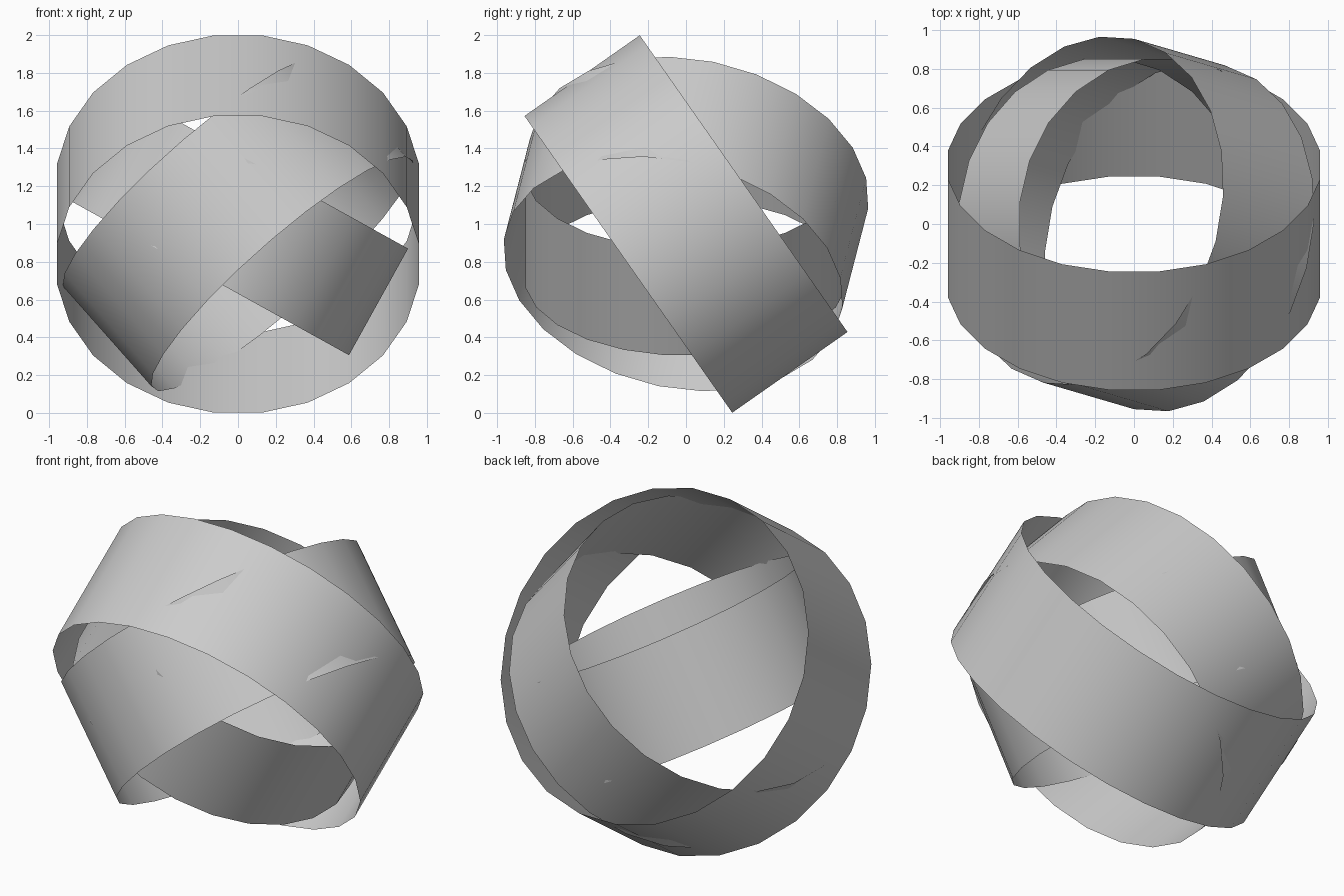
import bpy
import bmesh
from math import radians, sin, cos, pi
from mathutils import Vector

cube = bpy.data.objects.get("Cube")
if cube:
    bpy.data.objects.remove(cube, do_unlink=True)

# Plain grey shared by all bands
grey = bpy.data.materials.new("plain_grey")
grey.use_nodes = True
colour = (0.6, 0.6, 0.6, 1)
grey.diffuse_color = colour
grey.node_tree.nodes["Principled BSDF"].inputs["Base Color"].default_value = colour

SIDES = 24
CENTRE = Vector((0, 0, 1))


def band(name, radius, width, axis, phase):
    """Open ring of flat strip around an axis; phase turns its first corner from the top."""
    axis = Vector(axis).normalized()
    up = Vector((0, 0, 1))
    u = (up - axis * axis.dot(up)).normalized()
    v = axis.cross(u)
    bm = bmesh.new()
    rims = []
    for side in (-0.5, 0.5):
        rim = []
        for i in range(SIDES):
            a = radians(phase) + 2 * pi * i / SIDES
            rim.append(bm.verts.new(CENTRE + axis * width * side + (u * cos(a) + v * sin(a)) * radius))
        rims.append(rim)
    low, high = rims
    for i in range(SIDES):
        j = (i + 1) % SIDES
        bm.faces.new((low[i], low[j], high[j], high[i]))
    mesh = bpy.data.meshes.new(name)
    bm.to_mesh(mesh)
    bm.free()
    mesh.materials.append(grey)
    obj = bpy.data.objects.new(name, mesh)
    bpy.context.collection.objects.link(obj)
    bpy.ops.object.select_all(action='DESELECT')
    obj.select_set(True)
    bpy.context.view_layer.objects.active = obj
    bpy.ops.object.shade_smooth_by_angle()


# Three nested bands, each tilted its own way
tilt = radians(35)
band("outer_band", 0.967, 0.745, (0, cos(tilt), sin(tilt)), 7.5)
band("middle_band", 0.916, 0.72, (-0.65, 0.19, 0.734), 2)
lean = radians(29)
band("inner_band", 0.858, 0.645, (sin(lean), 0, cos(lean)), 7.5)
